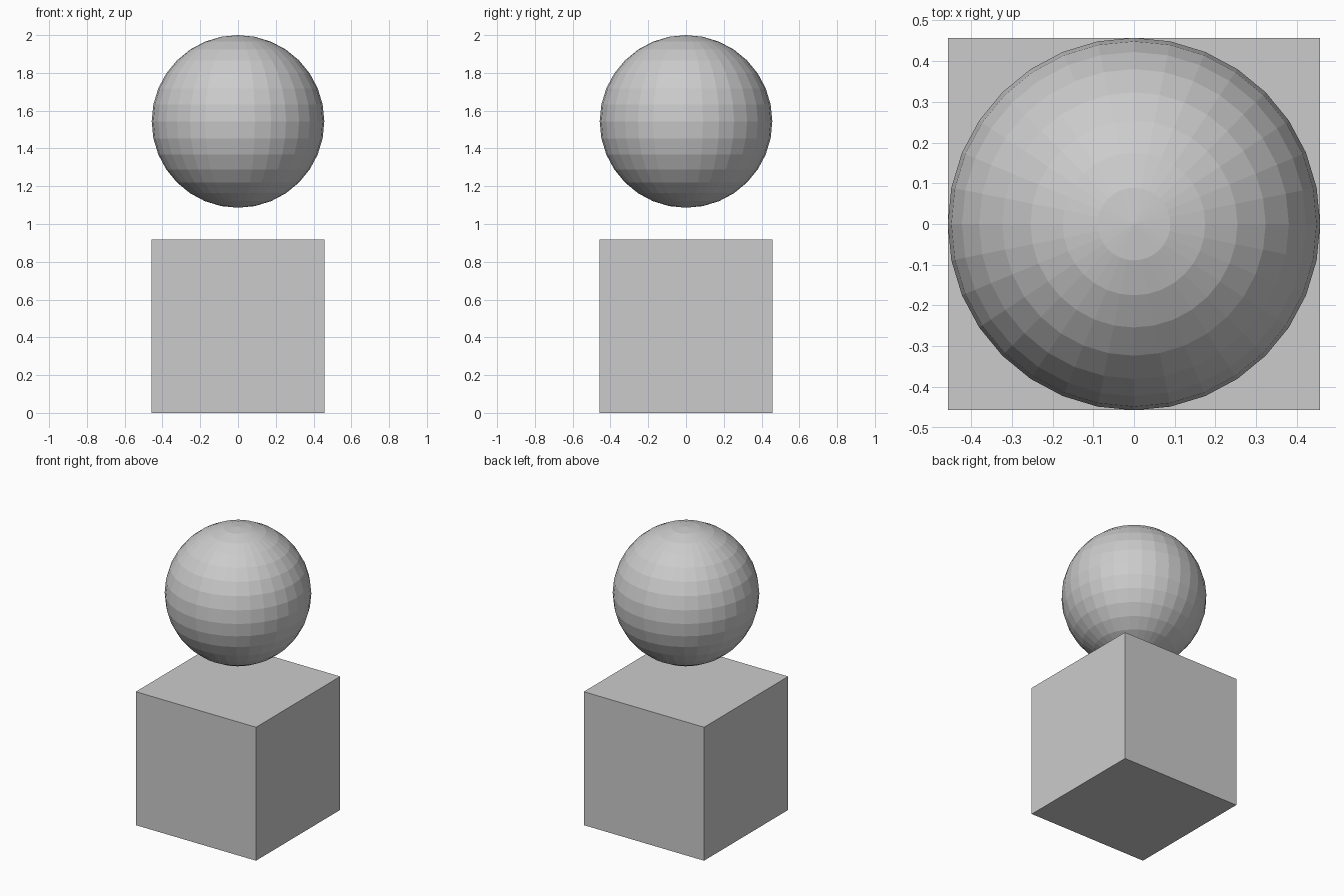
import bpy

if "Cube" in bpy.data.objects:
    bpy.data.objects.remove(bpy.data.objects["Cube"])

HALF = 0.457    # half width of the block, also the ball radius
BLOCK_H = 0.917

# Block standing on the ground
bpy.ops.mesh.primitive_cube_add(size=1, location=(0, 0, BLOCK_H / 2))
block = bpy.context.object
block.name = "block"
block.scale = (2 * HALF, 2 * HALF, BLOCK_H)
bpy.ops.object.transform_apply(location=False, rotation=False, scale=True)

# Flat-faced ball floating above the block
bpy.ops.mesh.primitive_uv_sphere_add(segments=32, ring_count=16, radius=HALF,
                                     location=(0, 0, 2 - HALF))
bpy.context.object.name = "ball"
bpy.ops.object.shade_flat()
